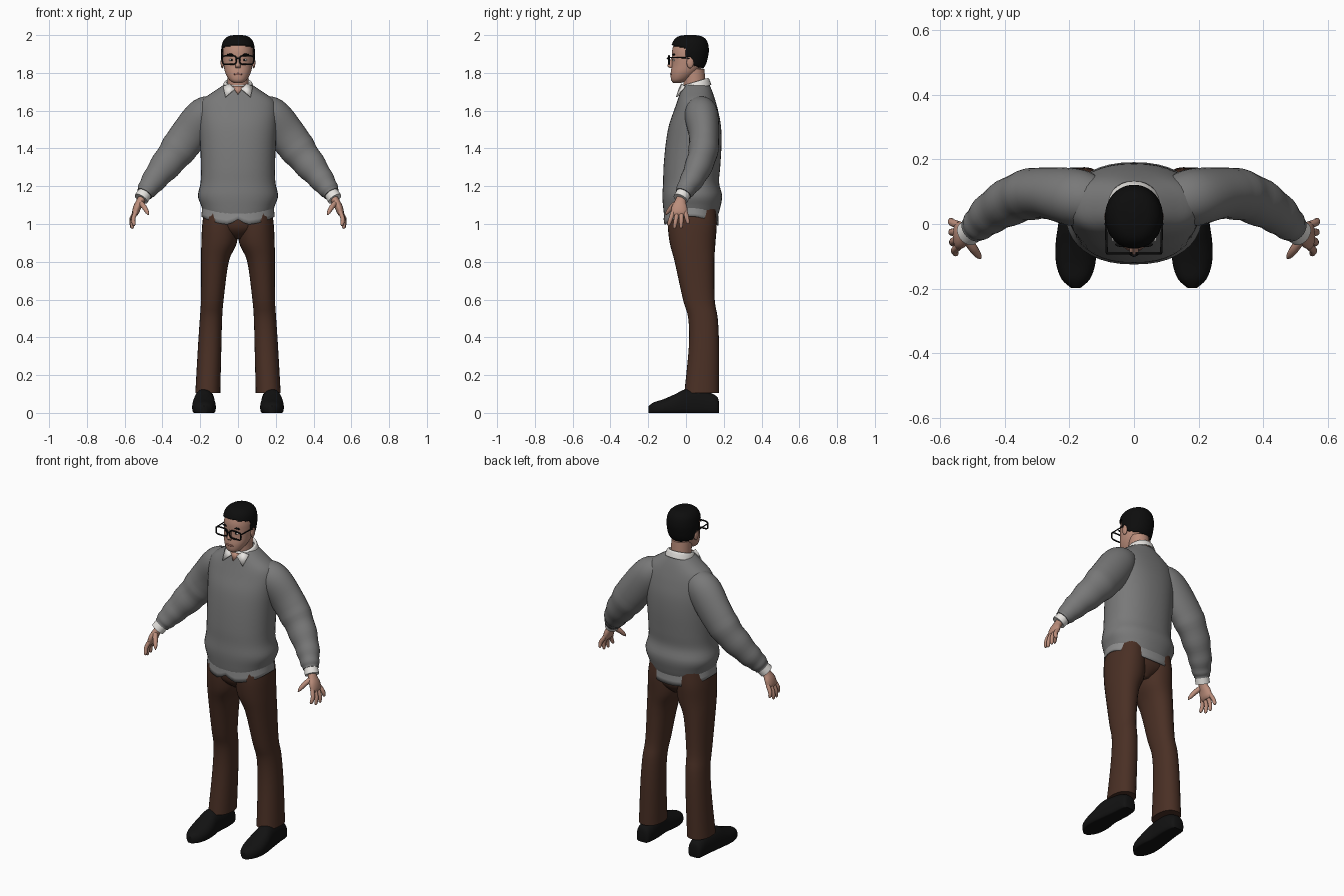
import bpy, bmesh, math
from mathutils import Vector

if "Cube" in bpy.data.objects:
    bpy.data.objects.remove(bpy.data.objects["Cube"])

X, Y, Z = Vector((1, 0, 0)), Vector((0, 1, 0)), Vector((0, 0, 1))


def material(name, r, g, b):
    m = bpy.data.materials.new(name)
    m.diffuse_color = (r, g, b, 1)
    m.use_nodes = True
    m.node_tree.nodes["Principled BSDF"].inputs["Base Color"].default_value = m.diffuse_color
    return m


SKIN = material("skin", 0.50, 0.27, 0.20)
LIP = material("lips", 0.33, 0.14, 0.11)
GREY = material("grey_wool", 0.19, 0.19, 0.19)
HEM = material("grey_shirt", 0.27, 0.27, 0.27)
WHITE = material("white_cotton", 0.80, 0.78, 0.75)
BROWN = material("brown_cloth", 0.068, 0.029, 0.018)
BLACK = material("black_leather", 0.006, 0.006, 0.006)
HAIR = material("black_hair", 0.004, 0.004, 0.004)


def finish(name, bm, mat, angle=50):
    bmesh.ops.recalc_face_normals(bm, faces=bm.faces)
    me = bpy.data.meshes.new(name)
    bm.to_mesh(me)
    bm.free()
    me.materials.append(mat)
    for p in me.polygons:
        p.use_smooth = True
    me.set_sharp_from_angle(angle=math.radians(angle))
    ob = bpy.data.objects.new(name, me)
    bpy.context.collection.objects.link(ob)
    return ob


def smooth_rows(rows, sub):
    """Catmull-Rom interpolation of the section rows."""
    out, k = [], len(rows)
    for i in range(k - 1):
        p = [rows[max(0, min(k - 1, i + d))] for d in (-1, 0, 1, 2)]
        for s in range(sub):
            t = s / sub
            out.append([0.5 * (2 * b + (c - a) * t + (2*a - 5*b + 4*c - d) * t**2
                        + (3*b - a - 3*c + d) * t**3) for a, b, c, d in zip(*p)])
    return out + [list(rows[-1])]


def tube(name, rows, mat, ref=X, axis=None, n=28, sub=4, power=2.0,
         shape=None, cap=True, keep=None, side=1):
    """Skin oval sections (x, y, z, radius along ref, radius across ref)."""
    pts = smooth_rows(rows, sub)
    for r in pts:
        r[0] *= side
    bm, rings = bmesh.new(), []
    for i, r in enumerate(pts):
        t = axis or Vector(pts[min(i + 1, len(pts) - 1)][:3]) - Vector(pts[max(i - 1, 0)][:3])
        t = t.normalized()
        u = (ref - t * ref.dot(t)).normalized()
        v = t.cross(u)
        ring = []
        for j in range(n):
            c, s = math.cos(2 * math.pi * j / n), math.sin(2 * math.pi * j / n)
            c = math.copysign(abs(c) ** (2 / power), c)
            s = math.copysign(abs(s) ** (2 / power), s)
            co = Vector(r[:3]) + u * c * max(r[3], 0.001) + v * s * max(r[4], 0.001)
            ring.append(bm.verts.new(shape(co) if shape else co))
        rings.append(ring)
    for a, b in zip(rings, rings[1:]):
        for j in range(n):
            bm.faces.new((a[j], a[(j + 1) % n], b[(j + 1) % n], b[j]))
    if cap:
        bm.faces.new(rings[0])
        bm.faces.new(rings[-1])
    if keep:
        drop = [f for f in bm.faces if not keep(f.calc_center_median())]
        bmesh.ops.delete(bm, geom=drop, context='FACES')
    return finish(name, bm, mat)


def ball(name, loc, size, mat):
    bm = bmesh.new()
    bmesh.ops.create_uvsphere(bm, u_segments=16, v_segments=10, radius=1)
    for v in bm.verts:
        v.co = Vector((v.co.x * size[0], v.co.y * size[1], v.co.z * size[2])) + Vector(loc)
    return finish(name, bm, mat)


def solid(ob, thick):
    m = ob.modifiers.new("thickness", 'SOLIDIFY')
    m.thickness = thick
    m.offset = 0
    return ob


def plate(name, pts, mat):
    bm = bmesh.new()
    bm.faces.new([bm.verts.new(p) for p in pts])
    return solid(finish(name, bm, mat), 0.007)


def wire(name, pts, radius, mat, cyclic=False):
    cu = bpy.data.curves.new(name, 'CURVE')
    cu.dimensions = '3D'
    cu.bevel_depth = radius
    cu.bevel_resolution = 1
    sp = cu.splines.new('POLY')
    sp.points.add(len(pts) - 1)
    for p, co in zip(sp.points, pts):
        p.co = (*co, 1)
    sp.use_cyclic_u = cyclic
    cu.materials.append(mat)
    ob = bpy.data.objects.new(name, cu)
    bpy.context.collection.objects.link(ob)


# Sweater body with a dipping lower hem
def sweater_hem(co):
    w = max(0, (1.15 - co.z) / 0.08)
    co.z -= 0.03 * w * ((co.y - 0.03) / 0.15) ** 2
    return co


tube("sweater_body", [
    (0, .027, 1.07, .185, .142), (0, .03, 1.10, .196, .15), (0, .033, 1.15, .212, .158),
    (0, .027, 1.22, .198, .148), (0, .031, 1.30, .196, .150), (0, .04, 1.42, .200, .148),
    (0, .047, 1.52, .206, .138), (0, .053, 1.60, .208, .117), (0, .055, 1.655, .19, .10),
    (0, .055, 1.70, .13, .085), (0, .055, 1.735, .078, .07)],
    GREY, axis=Z, n=40, power=2.25, shape=sweater_hem)


# Shirt tail below the sweater, split at the front
def tail(co):
    w = (1.12 - co.z) / 0.08
    co.z -= w * 0.045 * ((co.y - 0.025) / 0.14) ** 2
    if co.y < 0:
        co.z += w * 0.03 * max(0, 1 - abs(co.x) / 0.05)
    return co


solid(tube("shirt_tail", [(0, .027, 1.12, .185, .14), (0, .027, 1.04, .192, .143)], HEM,
           axis=Z, n=48, power=2.25, shape=tail, cap=False), 0.004)

# Trouser seat
tube("trouser_seat", [(0, .03, 1.10, .165, .125), (0, .033, 1.0, .175, .128),
                      (0, .035, .955, .11, .11), (0, .04, .92, .03, .07)], BROWN, axis=Z)

for side, tag in ((1, "left"), (-1, "right")):
    # Trouser legs
    tube(tag + "_trouser_leg", [
        (.092, .033, 1.08, .085, .125), (.095, .033, 1.0, .094, .130), (.1, .035, .9, .094, .121),
        (.122, .045, .8, .073, .105), (.136, .068, .6, .06, .084), (.143, .09, .5, .059, .078),
        (.150, .095, .35, .062, .08), (.160, .083, .105, .066, .092)],
        BROWN, axis=Z, power=2.2, side=side)

    # Shoes, flattened on the ground
    def ground(co):
        co.z = max(co.z, 0)
        return co
    profile = [(.174, .025, .06), (.16, .042, .09), (.09, .05, .12), (0, .054, .125),
               (-.06, .062, .098), (-.12, .061, .072), (-.17, .044, .056), (-.198, .014, .036)]
    tube(tag + "_shoe", [(.172 + .008 * (y < .05), y, t * .35, w, t * .65) for y, w, t in profile],
         BLACK, axis=Y, power=2.3, shape=ground, side=side)

    # Sleeves, with soft folds along the forearm
    arm = smooth_rows([
        (.09, .07, 1.63, .06, .05), (.17, .08, 1.582, .088, .096), (.26, .095, 1.47, .08, .1),
        (.34, .087, 1.365, .077, .09), (.425, .045, 1.258, .066, .071),
        (.475, .003, 1.19, .052, .055), (.495, -.014, 1.16, .043, .043)], 6)
    for i, r in enumerate(arm):
        if i > 15:
            f = 1 + 0.03 * math.sin(i * 1.25)
            r[3] *= f
            r[4] *= f
    tube(tag + "_sleeve", arm, GREY, ref=Y, sub=1, side=side)
    tube(tag + "_cuff", [(.485, -.006, 1.175, .038, .038), (.513, -.029, 1.133, .040, .039)],
         WHITE, ref=Y, side=side)

    # Hand with four fingers and a thumb
    tube(tag + "_palm", [
        (.500, -.02, 1.15, .026, .022), (.517, -.029, 1.12, .029, .021),
        (.533, -.034, 1.09, .041, .021), (.543, -.036, 1.06, .043, .018),
        (.547, -.036, 1.045, .036, .01)], SKIN, ref=Y, n=16, side=side)
    for k, (y0, y1, x1, z1) in enumerate([(-.068, -.094, .552, .990), (-.046, -.062, .562, .975),
                                          (-.024, -.026, .566, .977), (-.003, .012, .568, 1.0)]):
        b, e = Vector((.541, y0, 1.065)), Vector((x1, y1, z1))
        m = b.lerp(e, 0.5) + Vector((.008, 0, 0))
        tip = b.lerp(e, 0.9)
        tube(f"{tag}_finger_{k + 1}", [(*b, .012, .012), (*m, .0115, .0115), (*tip, .009, .009),
                                       (*e, .002, .002)], SKIN, ref=Y, n=10, sub=3, side=side)
    tube(tag + "_thumb", [(.518, -.045, 1.115, .014, .014), (.497, -.075, 1.09, .014, .014),
                          (.481, -.097, 1.063, .010, .010), (.474, -.107, 1.048, .002, .002)],
         SKIN, ref=Y, n=10, side=side)

    # Collar points
    plate(tag + "_collar_point", [(side * x, y, z) for x, y, z in (
        (.016, -.036, 1.715), (.045, -.022, 1.742), (.078, -.006, 1.728), (.066, -.05, 1.672))], WHITE)

    # Face details: ear, eye, pupil, brow
    ball(tag + "_ear", (side * .083, .022, 1.855), (.009, .019, .031), SKIN)
    ball(tag + "_eye", (side * .033, -.063, 1.868), (.014, .006, .007), WHITE)
    ball(tag + "_pupil", (side * .033, -.067, 1.868), (.006, .004, .006), HAIR)
    ball(tag + "_brow", (side * .036, -.064, 1.897), (.023, .007, .005), HAIR)

    # Glasses rim and temple
    rim = []
    for j in range(24):
        c, s = math.cos(j * math.pi / 12), math.sin(j * math.pi / 12)
        rim.append((side * (.046 + .037 * math.copysign(abs(c) ** .5, c)), -.09,
                    1.868 + .023 * math.copysign(abs(s) ** .5, s)))
    wire(tag + "_glasses_rim", rim, .0042, BLACK, True)
    wire(tag + "_glasses_temple", [(side * .084, -.09, 1.882), (side * .087, .0, 1.88),
                                   (side * .086, .03, 1.872)], .0035, BLACK)
wire("glasses_bridge", [(-.012, -.092, 1.874), (0, -.099, 1.878), (.012, -.092, 1.874)], .004, BLACK)

# Neck, open throat and collar band
tube("neck", [(0, .05, 1.66, .058, .062), (0, .045, 1.74, .056, .058), (0, .04, 1.82, .056, .058)],
     SKIN, axis=Z)
plate("open_throat", [(-.03, -.026, 1.728), (.03, -.026, 1.728), (0, -.046, 1.686)], SKIN)
solid(tube("collar_band", [(0, .05, 1.735, .06, .064), (0, .05, 1.75, .064, .067),
                           (0, .05, 1.745, .073, .074), (0, .052, 1.712, .084, .083)], WHITE,
           axis=Vector((0, -.3, 1)), cap=False), 0.005)

# Head
HEAD = [(0, -.047, 1.747, .022, .02), (0, -.033, 1.763, .046, .046), (0, -.01, 1.80, .067, .071),
        (0, .008, 1.84, .076, .083), (0, .015, 1.88, .080, .089), (0, .018, 1.92, .080, .091),
        (0, .02, 1.96, .070, .080), (0, .02, 1.983, .045, .054), (0, .02, 1.991, .005, .006)]
tube("head", HEAD, SKIN, axis=Z, n=36, power=2.1)


# Cropped hair cap: short fringe, sideburn, nape
def hairline(c):
    if c.y < -.005:
        line = 1.945 - .2 * max(0, c.y + .07)
    elif c.y < .025:
        line = 1.885
    else:
        line = 1.845 - .3 * (c.y - .025)
    return c.z > line


hair = [(0, r[1] + .002, 1.8 + (r[2] - 1.8) * 1.04, r[3] + .006, r[4] + .007) for r in HEAD[2:]]
solid(tube("hair", hair, HAIR, axis=Z, n=64, sub=8, power=2.1, keep=hairline), 0.006)

# Nose and mouth
tube("nose", [(0, -.066, 1.885, .007, .008), (0, -.076, 1.86, .008, .013),
              (0, -.081, 1.838, .014, .018), (0, -.078, 1.826, .012, .008)], SKIN, axis=Z, n=14)
ball("mouth", (0, -.078, 1.793), (.024, .006, .006), LIP)
